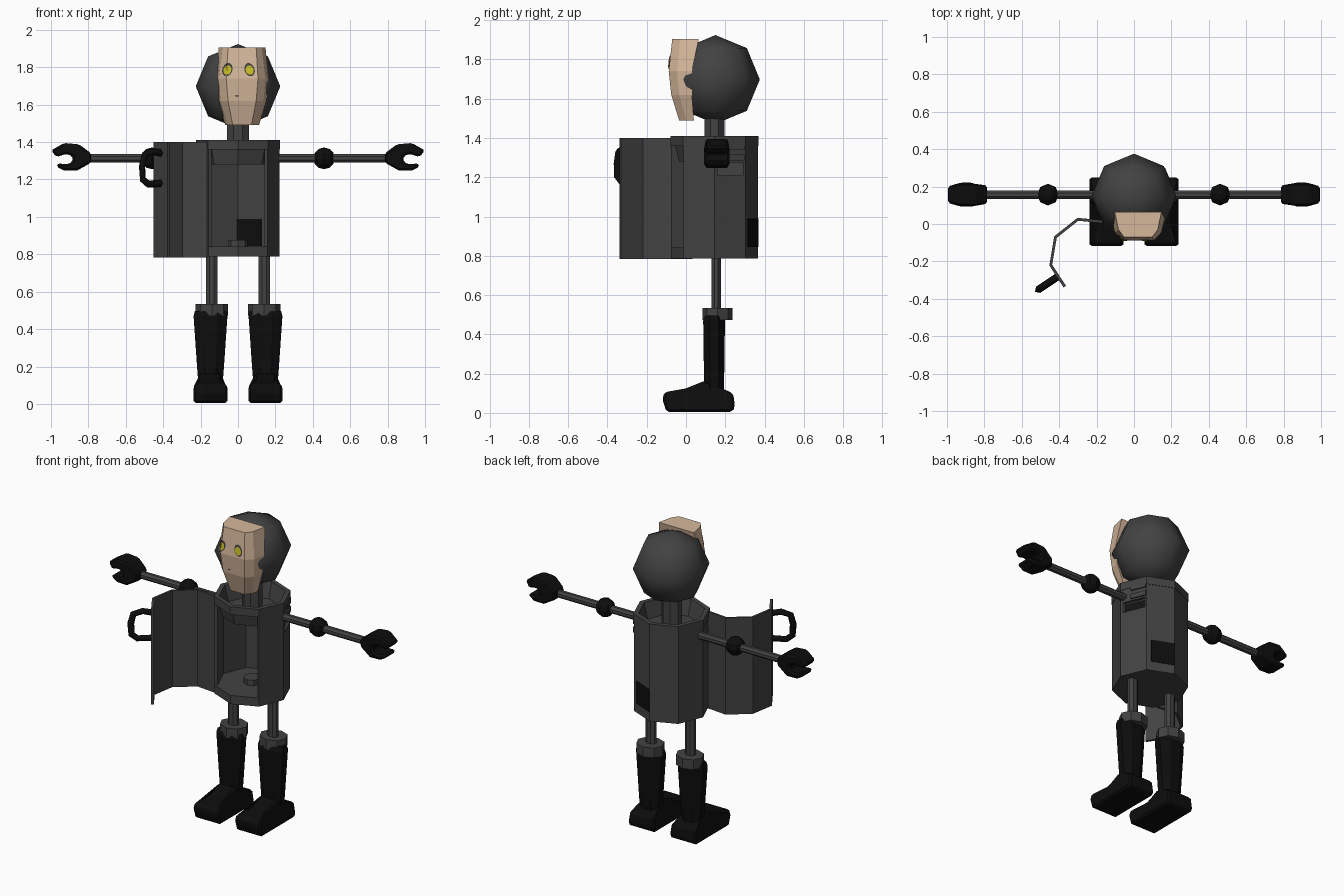
import bpy, bmesh, math
from mathutils import Vector
from mathutils.bvhtree import BVHTree

if "Cube" in bpy.data.objects:
    bpy.data.objects.remove(bpy.data.objects["Cube"], do_unlink=True)

CY = 0.145   # depth of the body axis
R = 0.222    # body radius


def material(name, rgb):
    m = bpy.data.materials.new(name)
    m.use_nodes = True
    m.diffuse_color = (*rgb, 1)
    m.node_tree.nodes["Principled BSDF"].inputs["Base Color"].default_value = (*rgb, 1)
    return m


grey = material("dark_grey", (0.055, 0.055, 0.055))
black = material("black", (0.004, 0.004, 0.004))
tan = material("tan", (0.67, 0.48, 0.33))
yellow = material("yellow", (0.6, 0.52, 0.02))


def add_mesh(name, bm, mat):
    bmesh.ops.recalc_face_normals(bm, faces=bm.faces)
    me = bpy.data.meshes.new(name)
    bm.to_mesh(me)
    bm.free()
    me.materials.append(mat)
    ob = bpy.data.objects.new(name, me)
    bpy.context.collection.objects.link(ob)
    return ob


def loft(name, loops, mat, cap=True, wrap=True, ring=False):
    """Skin equal-length loops; wrap closes each loop, ring joins last to first."""
    bm = bmesh.new()
    rows = [[bm.verts.new(p) for p in loop] for loop in loops]
    n = len(rows[0])
    pairs = list(zip(rows, rows[1:])) + ([(rows[-1], rows[0])] if ring else [])
    for a, b in pairs:
        for i in range(n if wrap else n - 1):
            j = (i + 1) % n
            bm.faces.new((a[i], a[j], b[j], b[i]))
    if cap:
        bm.faces.new(rows[0])
        bm.faces.new(rows[-1])
    return add_mesh(name, bm, mat)


def octagon(x, y, z, rx, ry=None, turn=0.0, n=8):
    ry = ry or rx
    angles = [2 * math.pi * (i + turn) / n for i in range(n)]
    return [(x + rx * math.cos(a), y + ry * math.sin(a), z) for a in angles]


def box(name, a, b, mat):
    (x0, y0, z0), (x1, y1, z1) = a, b
    return loft(name, [[(x0, y0, z), (x1, y0, z), (x1, y1, z), (x0, y1, z)] for z in (z0, z1)], mat)


def sphere(name, c, r, u, v, mat):
    bm = bmesh.new()
    bmesh.ops.create_uvsphere(bm, u_segments=u, v_segments=v, radius=r)
    bmesh.ops.translate(bm, verts=bm.verts, vec=c)
    return add_mesh(name, bm, mat)


def bevel(ob, width):
    m = ob.modifiers.new("bevel", 'BEVEL')
    m.width, m.segments, m.limit_method = width, 1, 'ANGLE'


def solidify(ob, thick, offset):
    m = ob.modifiers.new("thickness", 'SOLIDIFY')
    m.thickness, m.offset = thick, offset


# Body: base slab, open-fronted wall, and rim with a sunken top
loft("body_base", [octagon(0, CY, z, R) for z in (0.787, 0.842)], grey)
arc = [(R * math.cos(a), CY + R * math.sin(a))
       for a in (math.radians(-45 + 45 * i) for i in range(7))]
wall = loft("body_wall", [[(x, y, z) for x, y in arc] for z in (0.84, 1.362)],
            grey, cap=False, wrap=False)
solidify(wall, 0.018, -1)
rim = [(0.225, 1.36), (0.225, 1.41), (0.195, 1.41), (0.17, 1.31),
       (0.01, 1.31), (0.01, 1.28), (0.18, 1.28), (0.2, 1.36)]
loft("body_rim", [octagon(0, CY, z, r) for r, z in rim], grey, cap=False, ring=True)
loft("inner_knob", [octagon(0, CY, z, 0.052) for z in (0.84, 0.877)], grey)

# Side vent opening with two slats above it
cutter = box("vent_cutter", (0.12, 0.16, 1.21), (0.26, 0.29, 1.275), grey)
cutter.hide_render = True
cutter.hide_viewport = True
cutter.display_type = 'WIRE'
cut = wall.modifiers.new("vent", 'BOOLEAN')
cut.operation, cut.object, cut.solver = 'DIFFERENCE', cutter, 'EXACT'
face_dir = Vector((arc[2][0] - arc[1][0], arc[2][1] - arc[1][1], 0))
face_out = Vector((math.cos(math.pi / 8), math.sin(math.pi / 8), 0))
start = Vector((*arc[1], 0))


def wall_plate(name, p, d, out, s0, s1, z0, z1, inn, ext, mat):
    a, b = p + d * s0, p + d * s1
    base = [a - out * inn, b - out * inn, b + out * ext, a + out * ext]
    return loft(name, [[q + Vector((0, 0, z)) for q in base] for z in (z0, z1)], mat)


for i, z in enumerate((1.285, 1.34)):
    wall_plate(f"vent_slat_{i + 1}", start, face_dir, face_out, 0.4, 0.97, z, z + 0.03, 0.005, 0.008, grey)

# Black back panel, seen on both sides of the wall
back = Vector((*arc[3], 0))
wall_plate("back_panel", back, Vector((*arc[2], 0)) - back,
           Vector((math.cos(math.radians(67.5)), math.sin(math.radians(67.5)), 0)),
           0.02, 0.84, 0.845, 0.99, 0.022, 0.003, black)

# Open door and its handle
door_path = [(-0.165, 0.012), (-0.3, 0.025), (-0.42, -0.07), (-0.445, -0.22), (-0.37, -0.335)]
door = loft("door", [[(x, y, z) for x, y in door_path] for z in (0.783, 1.4)],
            grey, cap=False, wrap=False)
solidify(door, 0.016, 0)
curve = bpy.data.curves.new("door_handle", 'CURVE')
curve.dimensions = '3D'
curve.bevel_depth, curve.bevel_resolution, curve.use_fill_caps = 0.02, 0, True
path = [(0, 1.34), (0.06, 1.35), (0.115, 1.33), (0.13, 1.27),
        (0.125, 1.2), (0.09, 1.175), (0, 1.18)]
sp = curve.splines.new('POLY')
sp.points.add(len(path) - 1)
for pt, (s, z) in zip(sp.points, path):
    pt.co = (-0.405 - 0.83 * s, -0.28 - 0.55 * s, z, 1)
curve.materials.append(black)
bpy.context.collection.objects.link(bpy.data.objects.new("door_handle", curve))

# Neck and head
loft("neck", [octagon(0, CY, z, 0.063, 0.055, 0.5) for z in (1.3, 1.52)], grey)
head = sphere("head", (0, 0.15, 1.698), 0.226, 8, 4, grey)
head.data.shade_smooth()

# Face mask: half rows (z, then x and y of front, crease and back edge)
MX = 0.022
rows = [
    (1.905, (0.075, -0.07), (0.105, -0.03), (0.125, 0.065)),
    (1.74, (0.085, -0.088), (0.125, -0.045), (0.142, 0.03)),
    (1.62, (0.075, -0.075), (0.115, -0.035), (0.13, 0.03)),
    (1.49, (0.05, -0.035), (0.075, 0.0), (0.09, 0.04)),
]
loops = []
for z, f, c, b in rows:
    half = [b, c, f]
    loops.append([(MX - x, y, z) for x, y in half] + [(MX + x, y, z) for x, y in half[::-1]])
mask = loft("face_mask", loops, tan)
bm = bmesh.new()
bm.from_mesh(mask.data)
surface = BVHTree.FromBMesh(bm)
bm.free()


def face_patch(name, x, z, rx, rz, tilt, lift, mat):
    """Thin disc that follows the mask surface."""
    bm = bmesh.new()
    pts = [(0, 0)] + [(rx * math.cos(i * math.pi / 6), rz * math.sin(i * math.pi / 6)) for i in range(12)]
    vs = []
    for u, w in pts:
        px = x + u * math.cos(tilt) + w * math.sin(tilt)
        pz = z - u * math.sin(tilt) + w * math.cos(tilt)
        hit = surface.ray_cast(Vector((px, -1, pz)), Vector((0, 1, 0)))[0]
        vs.append(bm.verts.new((px, hit.y - lift, pz)))
    for i in range(12):
        bm.faces.new((vs[0], vs[1 + i], vs[1 + (i + 1) % 12]))
    return add_mesh(name, bm, mat)


for side, x, tilt in (("right", -0.057, 0.35), ("left", 0.062, -0.35)):
    face_patch(side + "_eye_rim", x, 1.787, 0.027, 0.037, tilt, 0.003, grey)
    face_patch(side + "_eye", x, 1.785, 0.021, 0.026, tilt, 0.006, yellow)
face_patch("mouth", -0.005, 1.647, 0.012, 0.003, 0, 0.003, black)

# Limbs, built once per side
claw = [(0.785, 1.29), (0.785, 1.34), (0.85, 1.388), (0.93, 1.395), (1.0, 1.355),
        (0.97, 1.32), (0.92, 1.337), (0.885, 1.325), (0.885, 1.293), (0.92, 1.28),
        (0.965, 1.288), (0.97, 1.268), (0.93, 1.248), (0.86, 1.248)]
foot = [(-0.12, 0.07), (-0.1, 0.005), (0.235, 0.005), (0.25, 0.03), (0.24, 0.1),
        (0.19, 0.12), (0.1, 0.165), (0.0, 0.125), (-0.11, 0.105)]
ARM_Y, ARM_Z = 0.157, 1.313
for side, s in (("left", 1), ("right", -1)):
    rod = octagon(ARM_Y, ARM_Z, 0, 0.024, turn=0.5)
    loft(side + "_arm", [[(s * x, y, z) for y, z, _ in rod] for x in (0.19, 0.8)], grey)
    sphere(side + "_elbow", (s * 0.46, ARM_Y, ARM_Z), 0.058, 8, 6, black)
    hand = loft(side + "_claw_hand",
                [[(s * x, ARM_Y + k * (0.064 - 1.6 * (x - 0.885) ** 2), z) for x, z in claw]
                 for k in (-1, 1)], black)
    bevel(hand, 0.014)

    lx = s * 0.14
    loft(side + "_leg", [octagon(lx, 0.154, z, 0.034, 0.026, 0.5) for z in (0.5, 0.8)], grey)
    loft(side + "_cuff", [octagon(lx, 0.16, z, 0.087, 0.076) for z in (0.472, 0.535)], grey)
    bx = s * 0.147
    shaft = [(0.08, 0.068, 0.055), (0.2, 0.078, 0.056), (0.47, 0.098, 0.06), (0.497, 0.09, 0.05)]
    loft(side + "_boot_shaft", [octagon(bx, 0.143, z, rx, ry, 0.5) for z, rx, ry in shaft], black)
    shoe = loft(side + "_boot_foot",
                [[(bx + k * (0.092 if z < 0.115 else 0.06), y, z) for y, z in foot]
                 for k in (-1, 1)], black)
    bevel(shoe, 0.012)
